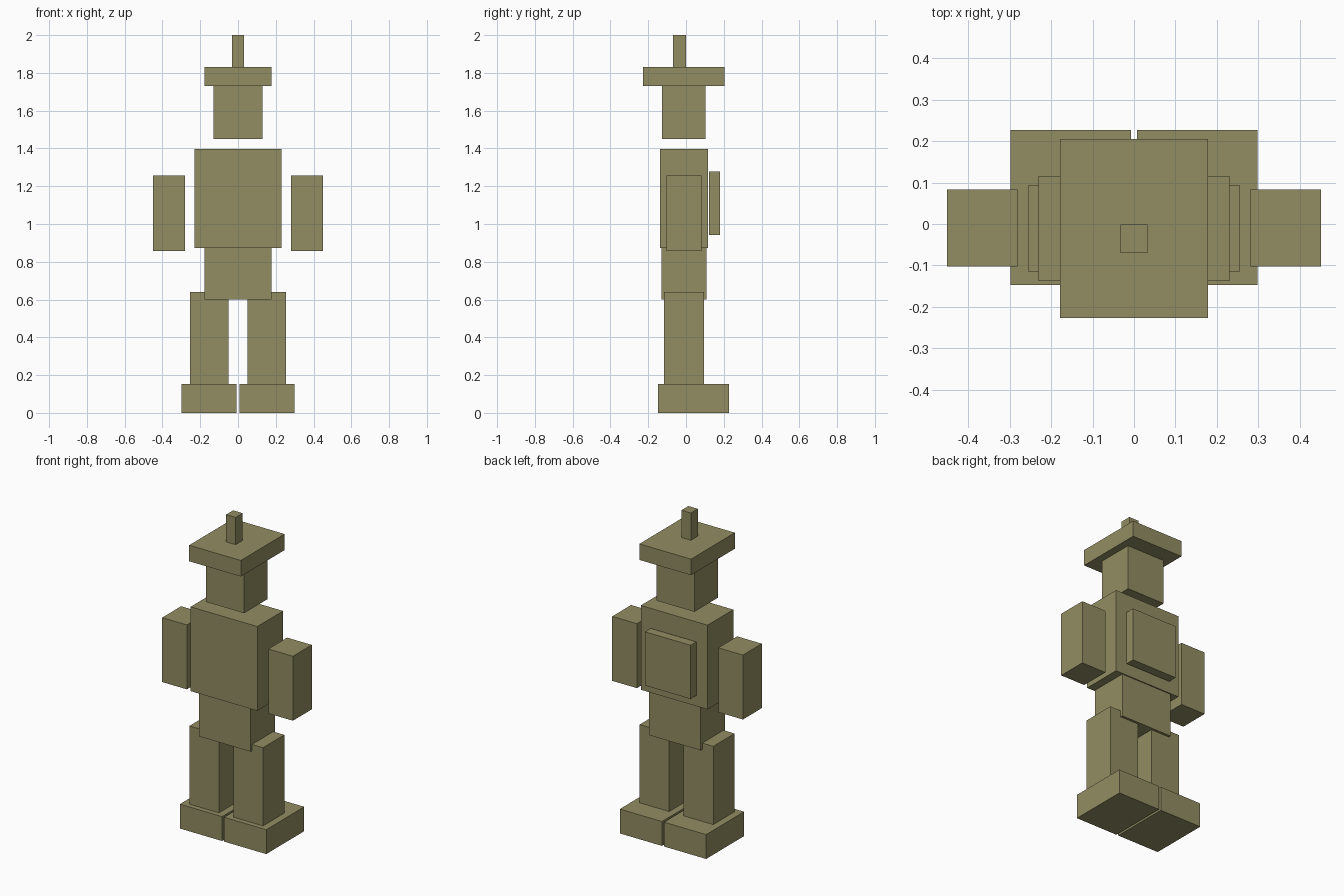
import bpy
from mathutils import Vector

default = bpy.data.objects.get("Cube")
if default:
    bpy.data.objects.remove(default, do_unlink=True)

# Single khaki colour for the whole figure
KHAKI = (0.29, 0.266, 0.122, 1.0)
khaki = bpy.data.materials.new("khaki")
khaki.use_nodes = True
khaki.diffuse_color = KHAKI
khaki.node_tree.nodes["Principled BSDF"].inputs["Base Color"].default_value = KHAKI


def block(name, x, y, z):
    """Add a box spanning the given (low, high) range on each axis."""
    low, high = map(Vector, zip(x, y, z))
    bpy.ops.mesh.primitive_cube_add(size=1, location=(low + high) / 2)
    obj = bpy.context.object
    obj.name = name
    obj.scale = high - low
    bpy.ops.object.transform_apply(location=False, rotation=False, scale=True)
    obj.data.materials.append(khaki)
    return obj


def centred(name, half_width, y, z):
    return block(name, (-half_width, half_width), y, z)


def pair(name, x, y, z):
    """Add a left block and its mirrored right counterpart."""
    block("left_" + name, x, y, z)
    block("right_" + name, (-x[1], -x[0]), y, z)


# Limbs
pair("foot", (0.007, 0.298), (-0.147, 0.227), (0, 0.152))
pair("leg", (0.05, 0.254), (-0.116, 0.094), (0.152, 0.64))
pair("arm", (0.281, 0.451), (-0.103, 0.083), (0.856, 1.258))

# Body
centred("pelvis", 0.178, (-0.129, 0.109), (0.6, 0.872))
centred("torso", 0.23, (-0.138, 0.116), (0.872, 1.398))
centred("backpack", 0.157, (0.123, 0.179), (0.942, 1.277))

# Head, hat and its plume
centred("head", 0.131, (-0.126, 0.104), (1.45, 1.73))
centred("hat_brim", 0.178, (-0.227, 0.205), (1.73, 1.83))
centred("hat_plume", 0.033, (-0.07, -0.001), (1.83, 2.0))
